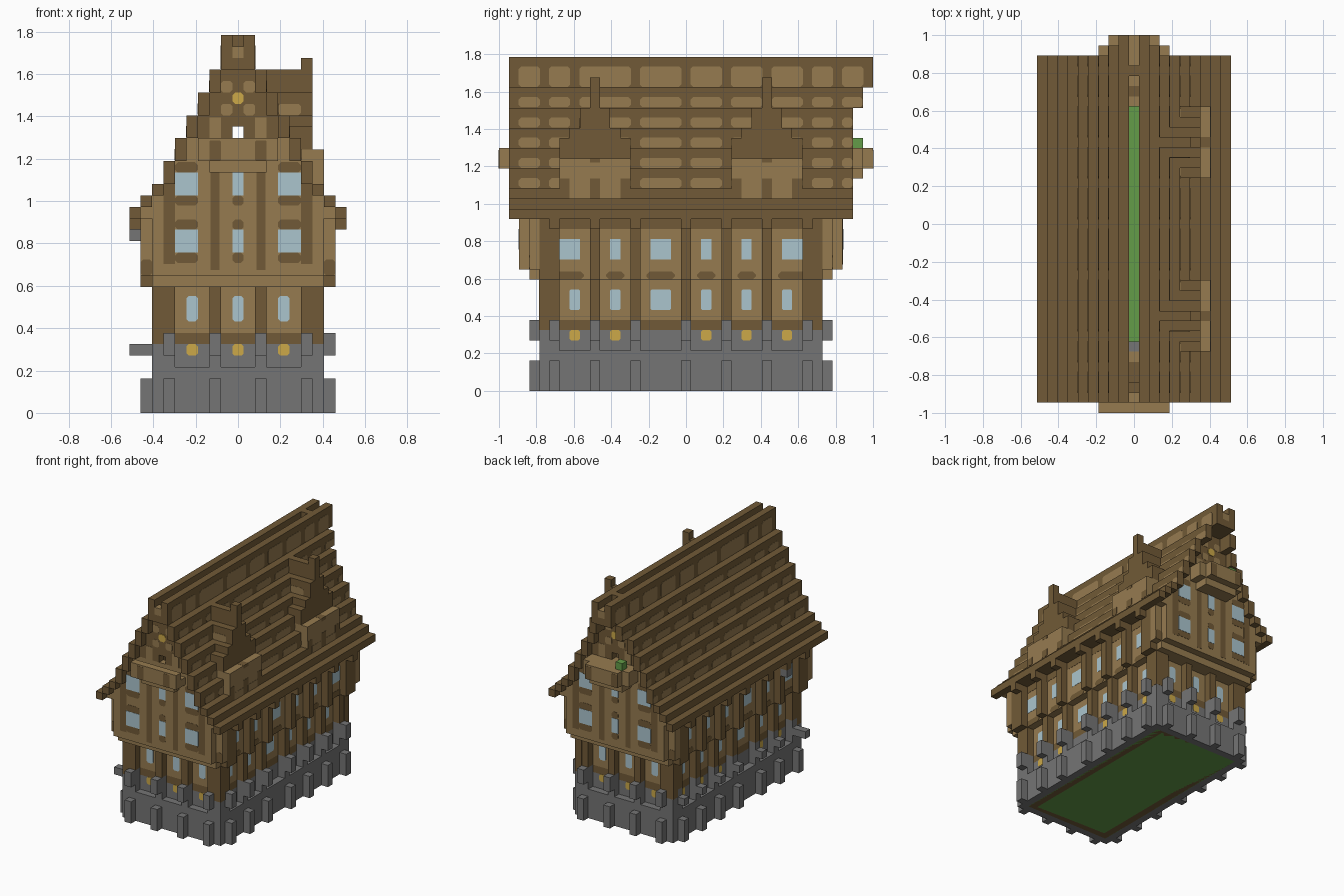
import bpy, bmesh

cube = bpy.data.objects.get("Cube")
if cube:
    bpy.data.objects.remove(cube)

U = 2 / 37          # size of one building block
NAMES = ["dark timber", "light timber", "stone", "window glass", "lamp gold", "grass green"]
COLORS = [(113, 90, 55), (150, 123, 80), (117, 117, 117),
          (171, 197, 206), (204, 169, 72), (99, 156, 72)]
DARK, LIGHT, STONE, GLASS, GOLD, GREEN = range(6)


def linear(c):
    c /= 255
    return c / 12.92 if c <= 0.04045 else ((c + 0.055) / 1.055) ** 2.4


materials = []
for name, rgb in zip(NAMES, COLORS):
    m = bpy.data.materials.new(name)
    m.use_nodes = True
    col = (*[linear(c) for c in rgb], 1)
    m.diffuse_color = col
    m.node_tree.nodes["Principled BSDF"].inputs["Base Color"].default_value = col
    materials.append(m)

parts = {}


def point(x, y, z):
    return ((x - 9.5) * U, (y - 18.5) * U, z * U)


def prism(part, mat, low, high):
    bm = parts.setdefault(part, bmesh.new())
    a = [bm.verts.new(point(*p)) for p in low]
    b = [bm.verts.new(point(*p)) for p in high]
    n = len(a)
    faces = [bm.faces.new(a[::-1]), bm.faces.new(b)]
    faces += [bm.faces.new((a[i], a[(i + 1) % n], b[(i + 1) % n], b[i])) for i in range(n)]
    for f in faces:
        f.material_index = mat


def box(part, mat, x0, x1, y0, y1, z0, z1):
    base = [(x0, y0), (x1, y0), (x1, y1), (x0, y1)]
    prism(part, mat, [(*p, z0) for p in base], [(*p, z1) for p in base])


def ring(part, mat, x0, x1, y0, y1, z0, z1, t=1):
    for a, b in ((x0, x0 + t), (x1 - t, x1)):
        box(part, mat, a, b, y0, y1, z0, z1)
    for a, b in ((y0, y0 + t), (y1 - t, y1)):
        box(part, mat, x0 + t, x1 - t, a, b, z0, z1)


def plate(part, mat, side, edge, a0, a1, z0, z1, cut=0.0, thick=0.03):
    """Thin panel on a wall facing front, back, right or left, with cut corners."""
    outline = [(a0, z0), (a1, z0), (a1, z1), (a0, z1)]
    if cut:
        outline = [(a0 + cut, z0), (a1 - cut, z0), (a1, z0 + cut), (a1, z1 - cut),
                   (a1 - cut, z1), (a0 + cut, z1), (a0, z1 - cut), (a0, z0 + cut)]
    out = edge + (thick if side in "BR" else -thick)
    if side in "FB":
        prism(part, mat, [(a, edge, z) for a, z in outline], [(a, out, z) for a, z in outline])
    else:
        prism(part, mat, [(edge, a, z) for a, z in outline], [(out, a, z) for a, z in outline])


def ends(e):
    return (("F", e), ("B", 36 - e))


def flanks(e):
    return (("L", e), ("R", 19 - e))


def stud(part, mat, side, edge, a0, a1, z0, z1):
    """Block standing one unit out of a wall."""
    plate(part, mat, side, edge, a0, a1, z0, z1, thick=1)


END_POSTS = [3, 7, 11, 15]
SIDE_POSTS = [5, 9, 13, 18, 22, 26, 30]

# Floor and stone base
box("floor", GREEN, 3, 16, 5, 31, 0, 0.5)
ring("floor_border", DARK, 3, 16, 5, 31, 0, 0.6)
ring("stone_base", STONE, 2, 17, 4, 32, 0, 4)
ring("stone_upper_wall", STONE, 3, 16, 5, 31, 4, 6)
ring("sill_beam", DARK, 3, 16, 5, 31, 6, 7)

# Ground floor walls, posts and stone buttresses
ring("ground_wall", LIGHT, 3, 16, 5, 31, 7, 11)
for walls, posts, edge in ((ends, END_POSTS, 4), (flanks, SIDE_POSTS, 2)):
    for side, e in walls(edge):
        inner = e + (1 if side in "FL" else -1)
        for a in posts:
            stud("stone_buttresses", STONE, side, e, a, a + 1, 0, 3)
            stud("stone_piers", STONE, side, inner, a, a + 1, 4, 7)
            stud("stone_corbels", STONE, side, e, a, a + 1, 5, 6 if side == "L" else 7)
            stud("ground_posts", DARK, side, inner, a, a + 1, 7, 11)
box("loose_stone", STONE, 0, 1, 5, 6, 5, 6)
box("hanging_stone", STONE, 0, 1, 9, 10, 15, 16)
for x in (2, 16):
    for y in (4, 31):
        box("corner_stones", STONE, x, x + 1, y, y + 1, 4, 6)
        box("corner_posts", DARK, x - 0.02, x + 1.02, y - 0.02, y + 1.02, 6, 12)

# Ground floor windows and lamps
for side, e in ends(5):
    for i in (5, 9, 13):
        plate("ground_windows", GLASS, side, e, i, i + 1, 8, 10.2, 0.2)
        plate("lamps", GOLD, side, e, i, i + 1, 5, 6, 0.2)
for side, e in flanks(3):
    for a, b in ((7, 8), (11, 12), (15, 17), (20, 21), (24, 25), (28, 29)):
        plate("ground_windows", GLASS, side, e, a, b, 8, 10, 0.1)
        if b - a == 1:
            plate("lamps", GOLD, side, e, a, b, 5, 6, 0.15)

# Overhanging upper floor
ring("jetty_beam", LIGHT, 2, 17, 3, 33, 11, 12, 2)
ring("upper_wall", LIGHT, 2, 17, 2, 34, 12, 17)
for side, e in flanks(2):
    for a in SIDE_POSTS:
        stud("upper_posts", DARK, side, e, a, a + 1, 11, 17)
        stud("eave_brackets", DARK, side, e - 1 if side == "L" else e + 1, a, a + 1, 16, 17)
    for a in (4, 31):
        stud("upper_posts", DARK, side, e, a, a + 1, 11, 17)
    for a in (3, 32):
        stud("corner_brackets", LIGHT, side, e, a, a + 1, 12, 17)
        plate("corner_bracket_trim", DARK, "F" if a == 3 else "B", 3 if a == 3 else 33,
              1 if side == "L" else 17, 2 if side == "L" else 18, 12, 13.4, 0.2)
    plate("wall_plate", DARK, side, e, 3, 33, 16, 17)
    for a, b in ((6, 8), (11, 12), (15, 17), (20, 21), (24, 25), (28, 30)):
        plate("upper_windows", GLASS, side, e, a, b, 13, 15)
        plate("window_aprons", DARK, side, e, a - 0.4, b + 0.4, 11, 11.8, 0.3)

# Stepped roof: half width, bottom and top of each course
COURSES = [(9.5, 17, 18), (8.5, 18, 19), (7.5, 19, 20), (6.5, 20, 22), (5.5, 22, 24),
           (4.5, 24, 26), (3.5, 26, 28), (2.5, 28, 30), (1.5, 30, 33)]
PATCHES = [(2, 4), (5, 7), (8, 13), (14, 18), (19, 22), (23, 26), (27, 30), (31, 33), (34, 36)]
for hw, z0, z1 in COURSES:
    back = 37 if z0 == 30 else 36 if z0 == 28 else 35
    lap = 1 if z0 == 30 else 2
    for t, y0, y1 in ((1, 1, back), (lap, 3, 33)):
        box("roof_left", DARK, 9.5 + hw - t, 9.5 + hw, y0, y1, z0, z1)
        box("roof_right", DARK, 9.5 - hw, 9.5 - hw + t, y0, y1, z0, z1)
    if z0 >= 20:
        for side, e in flanks(9.5 - hw):
            for a, b in PATCHES:
                top = z0 + 2.1 if z0 == 30 else z0 + 1.05
                plate("roof_patches", LIGHT, side, e, a - 0.05, min(b + 0.05, back),
                      z0 + 0.05, top, 0.25)
    # gable wall behind each course, with a small opening high up
    left, right = 10.5 - hw, 8.5 + hw
    for y in (2, 33):
        if z0 == 24:
            for a, b in ((left, 9), (10, right)):
                box("gable_wall", DARK, a, b, y, y + 1, 24, 25)
            box("gable_wall", DARK, left, right, y, y + 1, 25, 26)
        elif z0 < 30:
            box("gable_wall", LIGHT if z0 < 24 else DARK, left, right, y, y + 1, z0, z1)
for y0, y1 in ((1, 2), (34, 37)):
    box("ridge_ends", DARK, 9, 10, y0, y1, 30, 31)
    box("ridge_ends", LIGHT, 9, 10, y0, y1, 31, 32)
box("ridge_ends", DARK, 9, 10, 33, 34, 32, 33)
for mat, y0, y1 in ((DARK, 3, 5), (LIGHT, 5, 6), (STONE, 6, 7), (LIGHT, 30, 31),
                    (DARK, 31, 32), (LIGHT, 32, 33)):
    box("loft_blocks", mat, 9, 10, y0, y1, 17, 20)

# Gable timbers, windows and ornament
for side, e in ends(2):
    for a in (7, 11):
        plate("gable_timbers", DARK, side, e, a + 0.1, a + 0.9, 12.5, 23)
        plate("gable_infill", LIGHT, side, e, a, a + 1, 24, 25.8)
    for a in (3, 15):
        plate("gable_timbers", DARK, side, e, a, a + 1, 13, 21)
    for a, b in ((4, 6), (9, 10), (13, 15)):
        for z in (14, 19):
            plate("gable_windows", GLASS, side, e, a, b, z, z + 2, thick=0.06)
            plate("gable_window_trim", DARK, side, e, a, b, z - 0.9, z, 0.25)
            plate("gable_window_trim", DARK, side, e, a, b, z + 2, z + 2.9, 0.25)
    for a in (8, 10):
        for z in (26, 28):
            plate("gable_infill", LIGHT, side, e, a, a + 1, z, z + 1, 0.2)
    plate("gable_ornament", GOLD, side, e, 9, 10, 27, 28, 0.25, 0.1)

# Balconies
box("front_balcony", LIGHT, 7, 12, 1, 2, 21, 22)
box("front_balcony", LIGHT, 6, 13, 0, 1, 22, 24)
box("front_balcony", LIGHT, 6, 13, 1, 2, 22, 23)
box("back_balcony", LIGHT, 7, 12, 34, 36, 21, 22)
box("back_balcony", LIGHT, 6, 13, 34, 36, 22, 24)
box("back_balcony", LIGHT, 7, 12, 36, 37, 22, 24)
for a in (7, 11):
    plate("balcony_posts", DARK, "F", 0, a, a + 1, 22, 23.8, 0.1)
    plate("balcony_posts", DARK, "B", 37, a, a + 1, 22, 23.8, 0.1)
box("balcony_plant", GREEN, 7, 8, 35, 36, 24, 25)

# Two dormers on the left slope
for c in (9.5, 26.5):
    box("dormer_wall", LIGHT, 13, 17, c - 3.5, c + 3.5, 20, 23)
    for s in (-3, 0, 3):
        plate("dormer_trim", DARK, "R", 17, c + s - 0.5, c + s + 0.5, 20, 21)
    for s in (-1.5, 1.5):
        plate("dormer_trim", LIGHT, "R", 17, c + s - 1, c + s + 1, 19, 20)
    box("dormer_trim", DARK, 16, 17.02, c - 0.5, c + 0.5, 22.6, 23.02)
    for hw, z0, z1 in ((3.5, 23, 25), (2.5, 25, 26), (1.5, 26, 28), (0.5, 28, 30)):
        box("dormer_roof", DARK, 11, 16, c - hw, c + hw, z0, z1)
    plate("dormer_roof", LIGHT, "F", c - 1.5, 13, 15, 26, 27, 0.2)
    box("dormer_finial", DARK, 15, 16, c - 0.5, c + 0.5, 30, 31)

# Turn the collected parts into objects
for name, bm in parts.items():
    bmesh.ops.recalc_face_normals(bm, faces=bm.faces)
    me = bpy.data.meshes.new(name)
    bm.to_mesh(me)
    bm.free()
    for m in materials:
        me.materials.append(m)
    bpy.context.collection.objects.link(bpy.data.objects.new(name, me))
